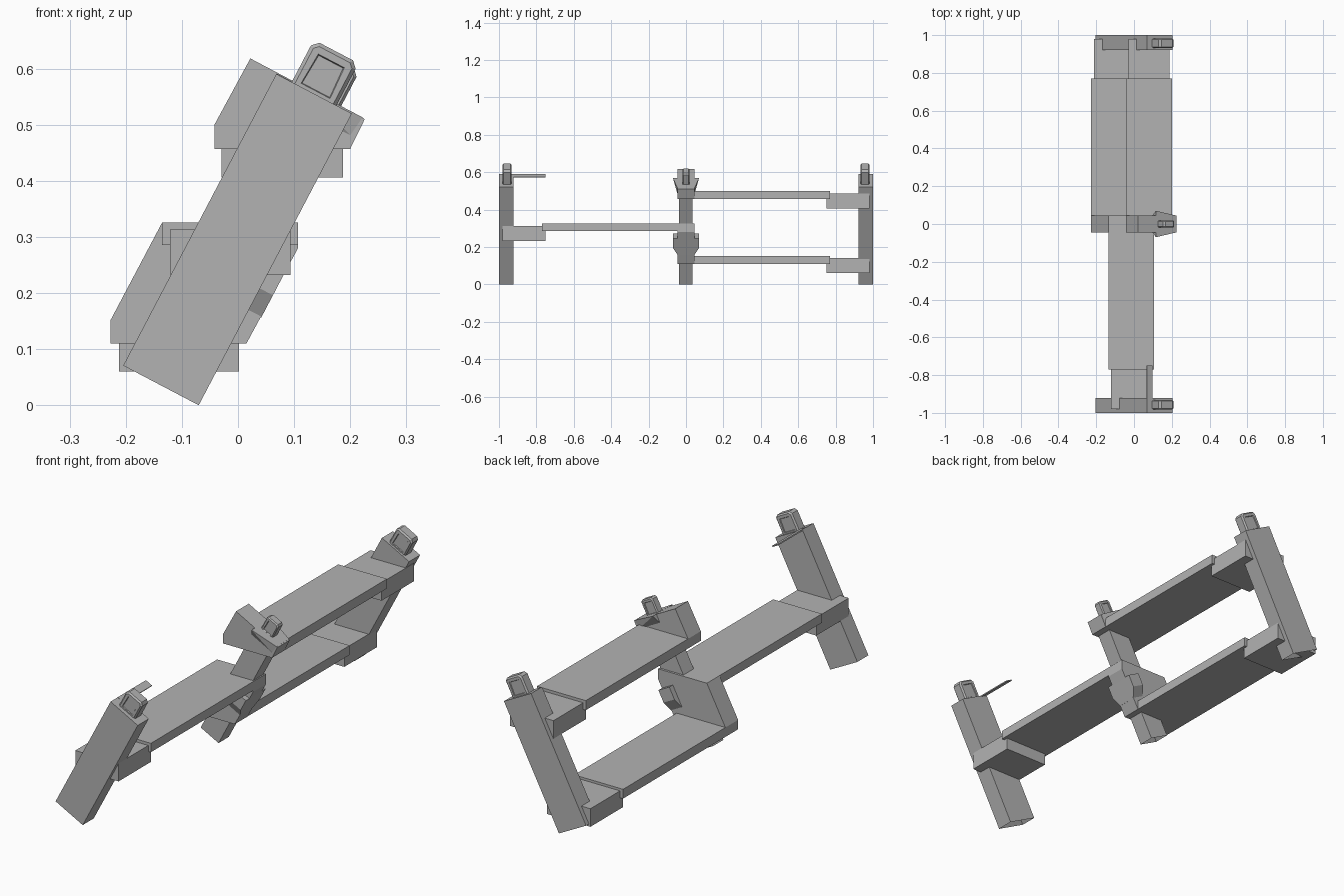
import bpy, bmesh, math
from mathutils import Vector

cube = bpy.data.objects.get("Cube")
if cube:
    bpy.data.objects.remove(cube, do_unlink=True)

grey = bpy.data.materials.new("plain_grey")
grey.use_nodes = True
GREY = (0.45, 0.45, 0.45, 1)
grey.diffuse_color = GREY
grey.node_tree.nodes["Principled BSDF"].inputs["Base Color"].default_value = GREY

# The posts lean sideways: 'a' runs across a post, 'b' runs up along it
LEAN = math.radians(27.7)
S, C = math.sin(LEAN), math.cos(LEAN)


def tilt(a, b):
    return (-0.07 + a * C + b * S, -a * S + b * C)


def finish(name, bm):
    bmesh.ops.recalc_face_normals(bm, faces=bm.faces)
    mesh = bpy.data.meshes.new(name)
    bm.to_mesh(mesh)
    bm.free()
    mesh.materials.append(grey)
    ob = bpy.data.objects.new(name, mesh)
    bpy.context.collection.objects.link(ob)
    return ob


def prism_bm(outline, y0, y1):
    """Extrude an x-z outline along y."""
    bm = bmesh.new()
    face = bm.faces.new([bm.verts.new((x, y0, z)) for x, z in outline])
    out = bmesh.ops.extrude_face_region(bm, geom=[face])
    verts = [g for g in out["geom"] if isinstance(g, bmesh.types.BMVert)]
    bmesh.ops.translate(bm, verts=verts, vec=(0, y1 - y0, 0))
    bmesh.ops.recalc_face_normals(bm, faces=bm.faces)
    return bm


def prism(name, outline, y0, y1):
    return finish(name, prism_bm(outline, y0, y1))


def box(name, x0, x1, y0, y1, z0, z1):
    return prism(name, [(x0, z0), (x1, z0), (x1, z1), (x0, z1)], y0, y1)


def post(name, width, length, y0, y1):
    """Leaning post with a recessed foot."""
    corners = [(-width, 0), (0, 0), (0, length), (-width, length)]
    bm = prism_bm([tilt(*p) for p in corners], y0, y1)
    bm.faces.ensure_lookup_table()
    foot = [f for f in bm.faces if f.normal.dot(Vector((-S, 0, -C))) > 0.9]
    bmesh.ops.inset_region(bm, faces=foot, thickness=0.014)
    bmesh.ops.translate(bm, verts=foot[0].verts[:], vec=(S * 0.03, 0, C * 0.03))
    finish(name, bm)


def knob(name, a, b, half, height, y, depth):
    """Chamfered latch block with recessed panels on both broad sides."""
    c = half * 0.25
    side = [(a + half, b - 0.01), (a + half, b + height - c), (a + half - c, b + height)]
    outline = side + [(2 * a - p, q) for p, q in reversed(side)]
    bm = prism_bm([tilt(*p) for p in outline], y - depth, y + depth)
    broad = [f for f in bm.faces if abs(f.normal.y) > 0.9]
    rim = list({e for f in broad for e in f.edges})
    bmesh.ops.bevel(bm, geom=rim, offset=depth * 0.25, segments=1, affect='EDGES')
    broad = [f for f in bm.faces if abs(f.normal.y) > 0.99]
    bmesh.ops.inset_individual(bm, faces=broad, thickness=half * 0.3)
    bmesh.ops.inset_individual(bm, faces=broad, thickness=0.002, depth=-0.004)
    finish(name, bm)


def hull(name, points):
    """Convex block from (a, b, y) half points, mirrored in y."""
    bm = bmesh.new()
    for a, b, y in points:
        x, z = tilt(a, b)
        for s in (-1, 1):
            bm.verts.new((x, s * y, z))
    bmesh.ops.convex_hull(bm, input=bm.verts)
    bmesh.ops.dissolve_limit(bm, angle_limit=0.01, verts=bm.verts, edges=bm.edges)
    finish(name, bm)


# Posts and their top latches
post("front_post", 0.152, 0.587, -1.0, -0.922)
post("back_post", 0.152, 0.587, 0.922, 1.0)
post("middle_post", 0.1, 0.55, -0.038, 0.035)
knob("front_latch", -0.076, 0.587, 0.045, 0.085, -0.957, 0.025)
knob("back_latch", -0.076, 0.587, 0.045, 0.085, 0.957, 0.025)
knob("middle_latch", -0.055, 0.589, 0.032, 0.068, 0.0, 0.019)

# Level boards with the sockets that clasp the end posts
box("front_board", -0.135, 0.107, -0.77, 0.0, 0.286, 0.326)
box("front_socket", -0.121, 0.094, -0.98, -0.75, 0.232, 0.313)
box("upper_board", -0.042, 0.2, 0.0, 0.77, 0.457, 0.5)
box("upper_socket", -0.029, 0.187, 0.75, 0.98, 0.406, 0.487)
box("lower_board", -0.227, 0.015, 0.0, 0.77, 0.11, 0.152)
box("lower_socket", -0.212, 0.002, 0.75, 0.98, 0.06, 0.141)

# Joint plates around the middle post
prism("upper_joint", [(0.022, 0.618), (-0.042, 0.5), (-0.042, 0.457),
                      (0.2, 0.457), (0.226, 0.51)], -0.045, 0.045)
prism("lower_joint", [(-0.135, 0.326), (-0.227, 0.152), (-0.227, 0.11),
                      (0.015, 0.11), (0.107, 0.28), (0.107, 0.326)], -0.045, 0.045)

# Flared wings on the joints
hull("top_wings", [(-0.1, 0.59, 0.07), (0.02, 0.59, 0.045),
                   (-0.1, 0.55, 0.044), (0.02, 0.55, 0.044)])
hull("lower_wings", [(a, b, y) for a in (-0.035, 0.026)
                     for b, y in ((0.29, 0.07), (0.235, 0.07), (0.19, 0.044))])

# Thin strip reaching back from the front post
prism("thin_strip", [tilt(a, b) for a, b in
                     ((-0.152, 0.583), (-0.118, 0.583), (-0.118, 0.588), (-0.152, 0.588))],
      -0.95, -0.75)
